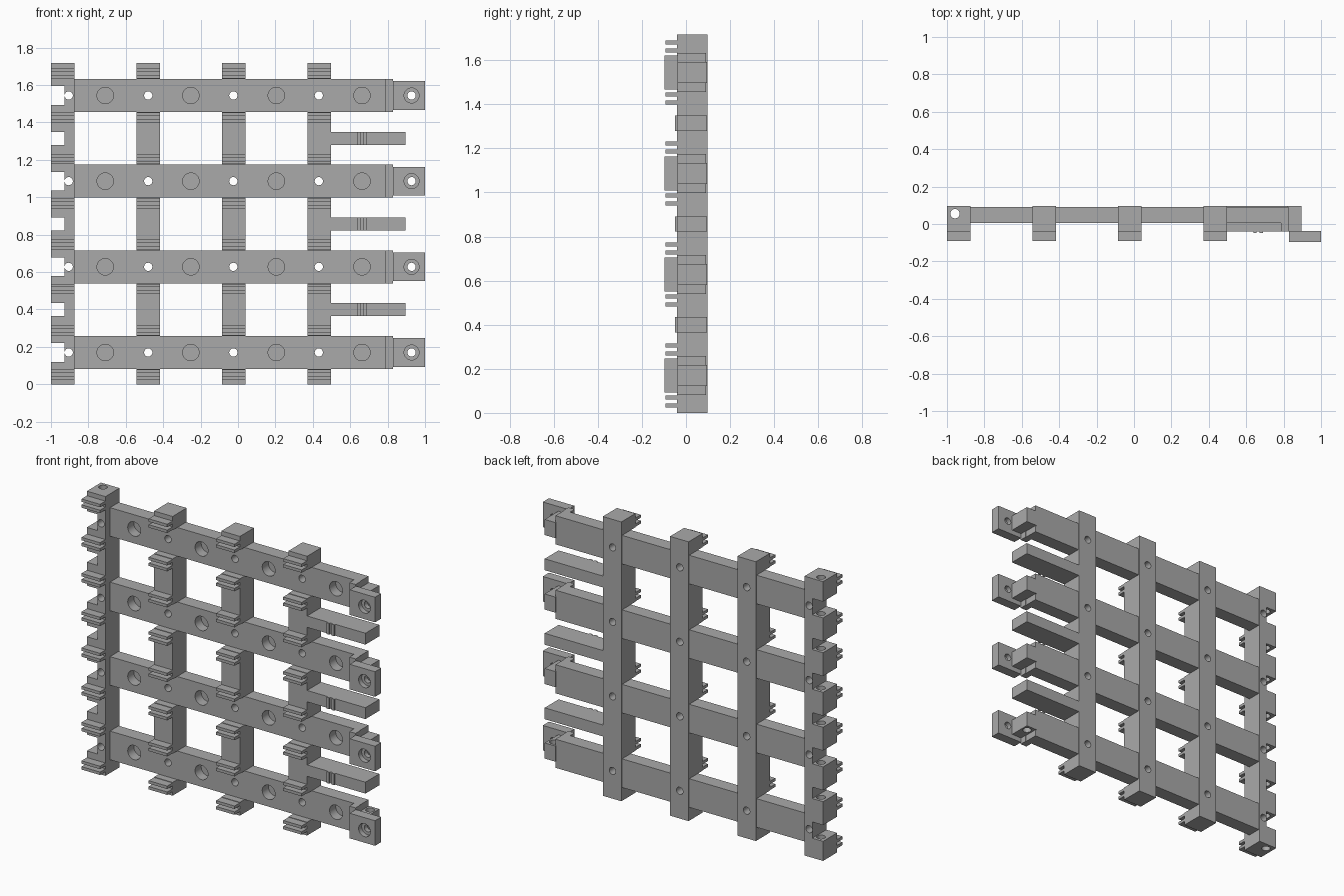
import bpy, bmesh, math
from mathutils import Matrix, Vector

cube = bpy.data.objects.get("Cube")
if cube:
    bpy.data.objects.remove(cube)

grey = bpy.data.materials.new("plain grey")
grey.use_nodes = True
GREY = (0.4, 0.4, 0.4, 1)
grey.diffuse_color = GREY
grey.node_tree.nodes["Principled BSDF"].inputs["Base Color"].default_value = GREY

BACK, FRONT, RAIL_FRONT, TIP = 0.097, -0.04, 0.005, -0.097
RAIL_Z = [0.17 + 0.458 * i for i in range(4)]
FINGER_Z = [z + 0.229 for z in RAIL_Z[:3]]
BAR_X = [-0.937, -0.48, -0.022, 0.435]
HOLE_X = [-0.905, -0.48, -0.025, 0.432]
HALF_W, HEIGHT = 0.063, 1.717


def box(x0, x1, y0, y1, z0, z1):
    return ("box", (x0, x1, y0, y1, z0, z1))


def drill(x, y, z, r, depth, axis="Y"):
    return ("drill", (x, y, z, r, depth, axis))


def build(name, shapes):
    bm = bmesh.new()
    for kind, s in shapes:
        if kind == "box":
            x0, x1, y0, y1, z0, z1 = s
            m = Matrix.Translation(((x0 + x1) / 2, (y0 + y1) / 2, (z0 + z1) / 2))
            m = m @ Matrix.Diagonal((x1 - x0, y1 - y0, z1 - z0, 1))
            bmesh.ops.create_cube(bm, size=1, matrix=m)
        else:
            x, y, z, r, depth, axis = s
            m = Matrix.Translation((x, y, z))
            if axis == "Y":
                m = m @ Matrix.Rotation(math.pi / 2, 4, "X")
            bmesh.ops.create_cone(bm, cap_ends=True, segments=32, radius1=r,
                                  radius2=r, depth=depth, matrix=m)
    mesh = bpy.data.meshes.new(name)
    bm.to_mesh(mesh)
    bm.free()
    mesh.materials.append(grey)
    obj = bpy.data.objects.new(name, mesh)
    bpy.context.collection.objects.link(obj)
    return obj


def cut(obj, shapes):
    # carve one group of separate shapes out of a part
    cutter = build("cutter", shapes)
    mod = obj.modifiers.new("cut", "BOOLEAN")
    mod.operation, mod.solver, mod.object = "DIFFERENCE", "EXACT", cutter
    bpy.context.view_layer.objects.active = obj
    bpy.ops.object.modifier_apply(modifier=mod.name)
    bpy.data.objects.remove(cutter)


# Upright bars with paired clip flanges either side of each rail
for i, x in enumerate(BAR_X):
    x0, x1 = x - HALF_W, x + HALF_W
    bar = build(f"upright_bar_{i + 1}", [box(x0, x1, FRONT, BACK, 0, HEIGHT)])
    if i == 0:
        # end bar: open notches that receive the next panel, and a pin hole
        cut(bar, [box(-1.1, -0.927, -1, 1, z - h, z + h)
                  for zs, h in ((RAIL_Z, 0.05), (FINGER_Z, 0.035)) for z in zs])
        cut(bar, [drill(-0.957, 0.055, 0.85, 0.025, 2, "Z")])
    else:
        cut(bar, [box(x0 - 1, x1 + 1, -1, RAIL_FRONT + 0.005, z - 0.088, z + 0.088)
                  for z in RAIL_Z])
    cut(bar, [drill(HOLE_X[i], 0, z, 0.022, 1) for z in RAIL_Z])
    build(f"clips_{i + 1}",
          [box(x0, x1, -0.092, FRONT + 0.002, z + s * d - 0.009, z + s * d + 0.009)
           for z in RAIL_Z for s in (-1, 1) for d in (0.1, 0.136)])

# Rails, each with a tenon and a screw tab at its right-hand end
for n, z in enumerate(RAIL_Z, 1):
    rail = build(f"rail_{n}", [box(-0.89, 0.825, RAIL_FRONT, 0.09, z - 0.088, z + 0.088)])
    cut(rail, [drill(x, 0, z, 0.022, 1) for x in HOLE_X]
        + [drill(x, RAIL_FRONT, z, 0.044, 0.12) for x in (-0.71, -0.252, 0.205, 0.663)])
    # keep the end bar's notch clear of the rail
    build(f"rail_end_step_{n}", [box(0.785, 0.828, FRONT, RAIL_FRONT, z - 0.088, z + 0.088)])
    tenon = build(f"tenon_{n}", [box(0.82, 0.895, FRONT, 0.095, z - 0.048, z + 0.048)])
    if n == 1:
        cut(tenon, [drill(0.86, 0.055, z, 0.025, 1, "Z")])
    tab = build(f"screw_tab_{n}", [box(0.828, 1.0, TIP, -0.037, z - 0.077, z + 0.077)])
    cut(tab, [drill(0.928, 0, z, 0.022, 1)])
    cut(tab, [drill(0.928, TIP, z, 0.04, 0.06)])

# Fingers between the rails, with small grip ridges on the front
for n, z in enumerate(FINGER_Z, 1):
    build(f"finger_{n}", [box(0.49, 0.895, FRONT, 0.095, z - 0.035, z + 0.035)])
    build(f"finger_ridges_{n}", [box(x, x + 0.017, -0.049, FRONT, z - 0.035, z + 0.035)
                                 for x in (0.638, 0.672)])

bpy.ops.object.select_all(action="DESELECT")
for obj in bpy.context.collection.objects:
    if obj.type == "MESH":
        obj.select_set(True)
bpy.ops.object.shade_smooth_by_angle(angle=math.radians(30))
